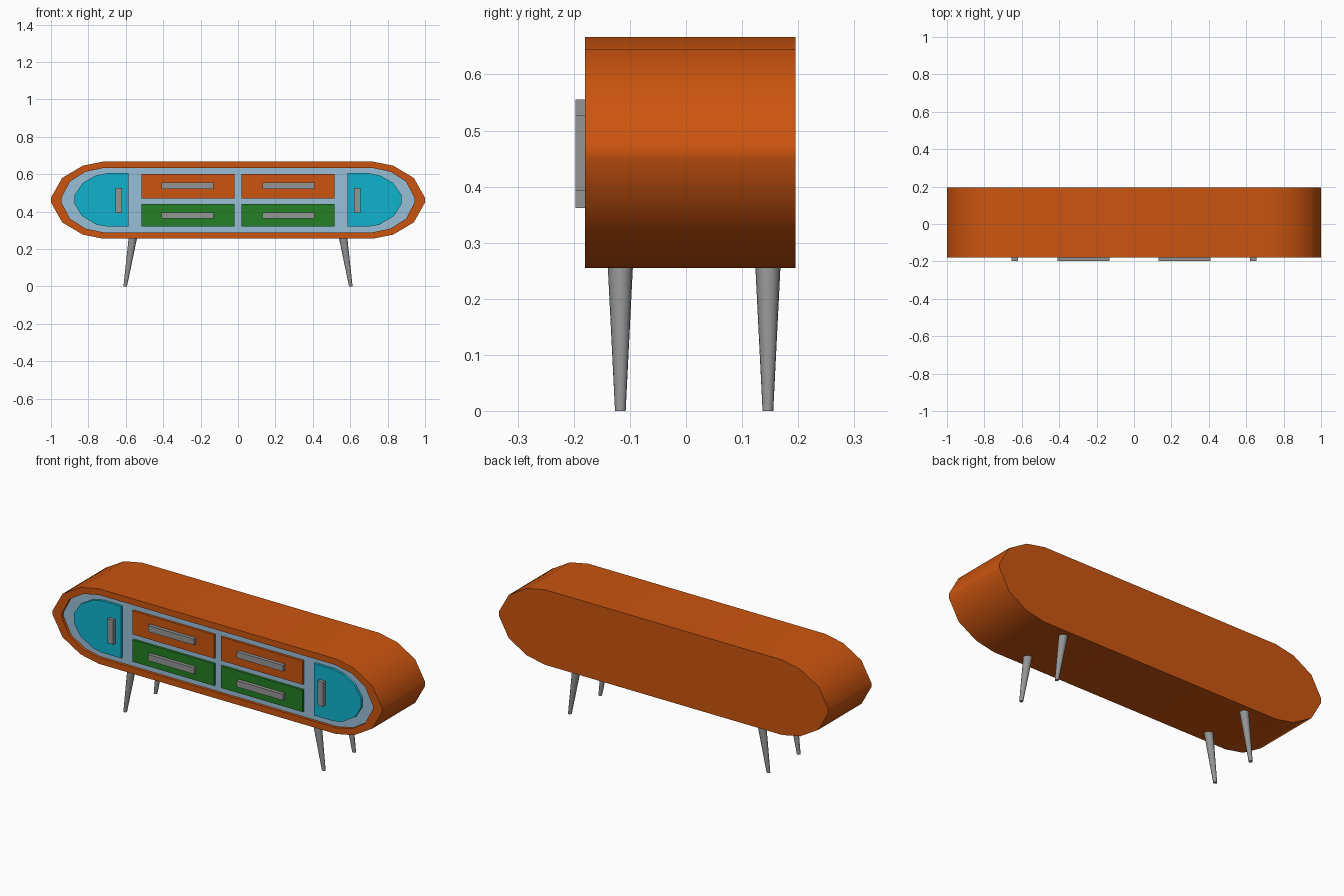
import bpy, bmesh, math
from mathutils import Vector

cube = bpy.data.objects.get("Cube")
if cube:
    bpy.data.objects.remove(cube, do_unlink=True)


def material(name, colour):
    m = bpy.data.materials.new(name)
    m.use_nodes = True
    m.diffuse_color = (*colour, 1)
    m.node_tree.nodes["Principled BSDF"].inputs["Base Color"].default_value = (*colour, 1)
    return m


orange = material("orange", (0.60, 0.09, 0.005))
pale_blue = material("pale blue", (0.32, 0.52, 0.68))
teal = material("teal", (0.005, 0.45, 0.61))
green = material("green", (0.018, 0.21, 0.018))
grey = material("grey", (0.30, 0.30, 0.30))

MID_Z = 0.461
FRONT, BACK = -0.18, 0.195
PANEL, FASCIA, GRIP = -0.165, -0.178, -0.197


def make_object(name, bm, mats, smooth=False):
    bmesh.ops.recalc_face_normals(bm, faces=bm.faces)
    mesh = bpy.data.meshes.new(name)
    bm.to_mesh(mesh)
    bm.free()
    for m in mats:
        mesh.materials.append(m)
    ob = bpy.data.objects.new(name, mesh)
    bpy.context.collection.objects.link(ob)
    if smooth:
        bpy.ops.object.select_all(action='DESELECT')
        ob.select_set(True)
        bpy.context.view_layer.objects.active = ob
        bpy.ops.object.shade_smooth_by_angle(angle=math.radians(40))
    return ob


def loft(name, rings, mats, smooth=False):
    """Bridge a series of matching loops and cap both ends."""
    bm = bmesh.new()
    loops = [[bm.verts.new(p) for p in ring] for ring in rings]
    n = len(loops[0])
    for a, b in zip(loops, loops[1:]):
        for i in range(n):
            j = (i + 1) % n
            bm.faces.new((a[i], a[j], b[j], b[i]))
    bm.faces.new(loops[0])
    last = bm.faces.new(loops[-1])
    last.material_index = len(mats) - 1
    return make_object(name, bm, mats, smooth)


def plate(name, outline, y0, y1, mat):
    return loft(name, [[(x, y, z) for x, z in outline] for y in (y0, y1)], [mat])


def box(name, x0, x1, z0, z1, y0, y1, mat):
    return plate(name, [(x0, z0), (x1, z0), (x1, z1), (x0, z1)], y0, y1, mat)


def stadium(quarter):
    """Mirror a quarter outline of (x, height above middle) into a closed loop."""
    right = quarter + [(x, -z) for x, z in reversed(quarter)]
    return right + [(-x, z) for x, z in reversed(right)]


# Cabinet shell with a shallow recessed front panel
outer = stadium([(0.72, 0.206), (0.83, 0.184), (0.94, 0.119), (1.0, 0.012)])
inner = stadium([(0.72, 0.172), (0.815, 0.152), (0.898, 0.100), (0.945, 0.010)])
loft("cabinet_body",
     [[(x, y, MID_Z + z) for x, z in loop]
      for loop, y in ((outer, BACK), (outer, FRONT), (inner, FRONT), (inner, PANEL))],
     [orange, pale_blue], smooth=True)

# Curved end doors, drawers, handles and splayed legs
door = [(0.585, 0.605), (0.70, 0.605), (0.76, 0.593), (0.83, 0.553), (0.873, 0.49),
        (0.873, 0.44), (0.835, 0.377), (0.755, 0.329), (0.70, 0.32), (0.585, 0.32)]

for side, s in (("left", 1), ("right", -1)):
    plate(side + "_door", [(s * x, z) for x, z in door], PANEL, FASCIA, teal)
    box(side + "_door_handle", s * 0.62, s * 0.655, 0.393, 0.527, FASCIA, GRIP, grey)

    for row, z0, z1, grip_z, mat in (("upper", 0.47, 0.60, 0.538, orange),
                                     ("lower", 0.32, 0.44, 0.379, green)):
        part = f"{row}_{side}_drawer"
        box(part, s * 0.02, s * 0.517, z0, z1, PANEL, FASCIA, mat)
        box(part + "_handle", s * 0.13, s * 0.41, grip_z - 0.017, grip_z + 0.017,
            FASCIA, GRIP, grey)

    for place, y in (("front", -0.117), ("back", 0.146)):
        rings = []
        for x, z, r in ((0.603, 0, 0.0095), (0.562, 0.26, 0.0225)):
            rings.append([(s * x + r * math.cos(a), y + r * math.sin(a), z)
                          for a in (math.tau * i / 16 for i in range(16))])
        loft(f"{place}_{side}_leg", rings, [grey], smooth=True)
